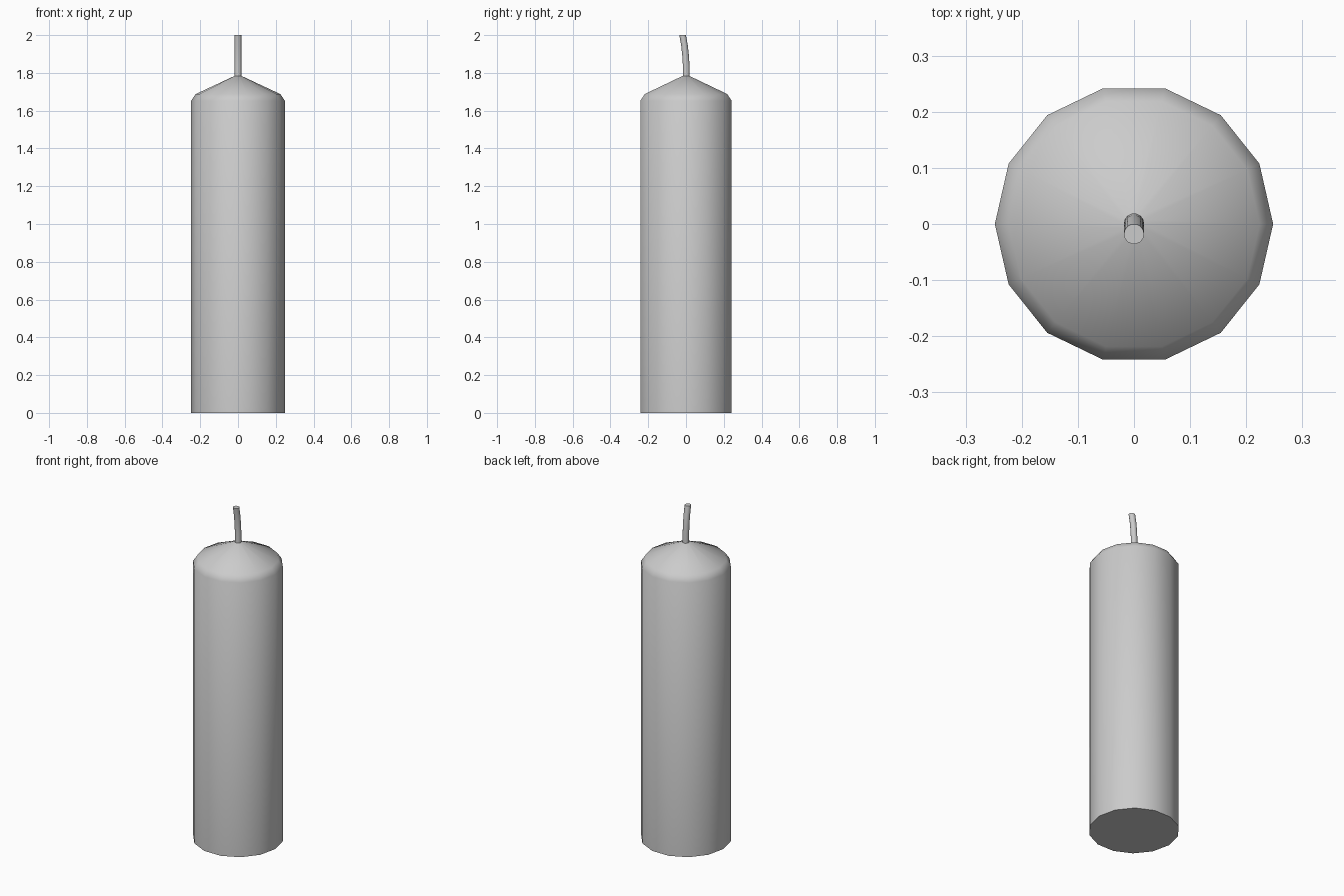
import bpy, bmesh, math

if "Cube" in bpy.data.objects:
    bpy.data.objects.remove(bpy.data.objects["Cube"])


def make_rings(name, rings, sides):
    """Skin a stack of (radius, y offset, height) rings with capped ends."""
    bm = bmesh.new()
    loops = []
    for r, y, z in rings:
        loops.append([bm.verts.new((r * math.cos(2 * math.pi * i / sides),
                                    y + r * math.sin(2 * math.pi * i / sides), z))
                      for i in range(sides)])
    for a, b in zip(loops, loops[1:]):
        for i in range(sides):
            j = (i + 1) % sides
            bm.faces.new((a[i], a[j], b[j], b[i]))
    bm.faces.new(loops[0][::-1])
    bm.faces.new(loops[-1])
    mesh = bpy.data.meshes.new(name)
    bm.to_mesh(mesh)
    bm.free()
    obj = bpy.data.objects.new(name, mesh)
    bpy.context.collection.objects.link(obj)
    bpy.ops.object.select_all(action='DESELECT')
    obj.select_set(True)
    bpy.context.view_layer.objects.active = obj
    bpy.ops.object.shade_smooth_by_angle(angle=math.radians(50))
    return obj


# Wax body: straight 14-sided column, bevelled shoulder, conical top
make_rings("wax_body", [(0.248, 0, 0), (0.248, 0, 1.652),
                        (0.224, 0, 1.688), (0.018, 0, 1.784)], 14)

# Wick: thin stem curving towards the front
make_rings("wick", [(0.018, 0.001, 1.77), (0.018, 0.001, 1.84),
                    (0.018, -0.002, 1.89), (0.018, -0.008, 1.945),
                    (0.018, -0.018, 2.0)], 14)
